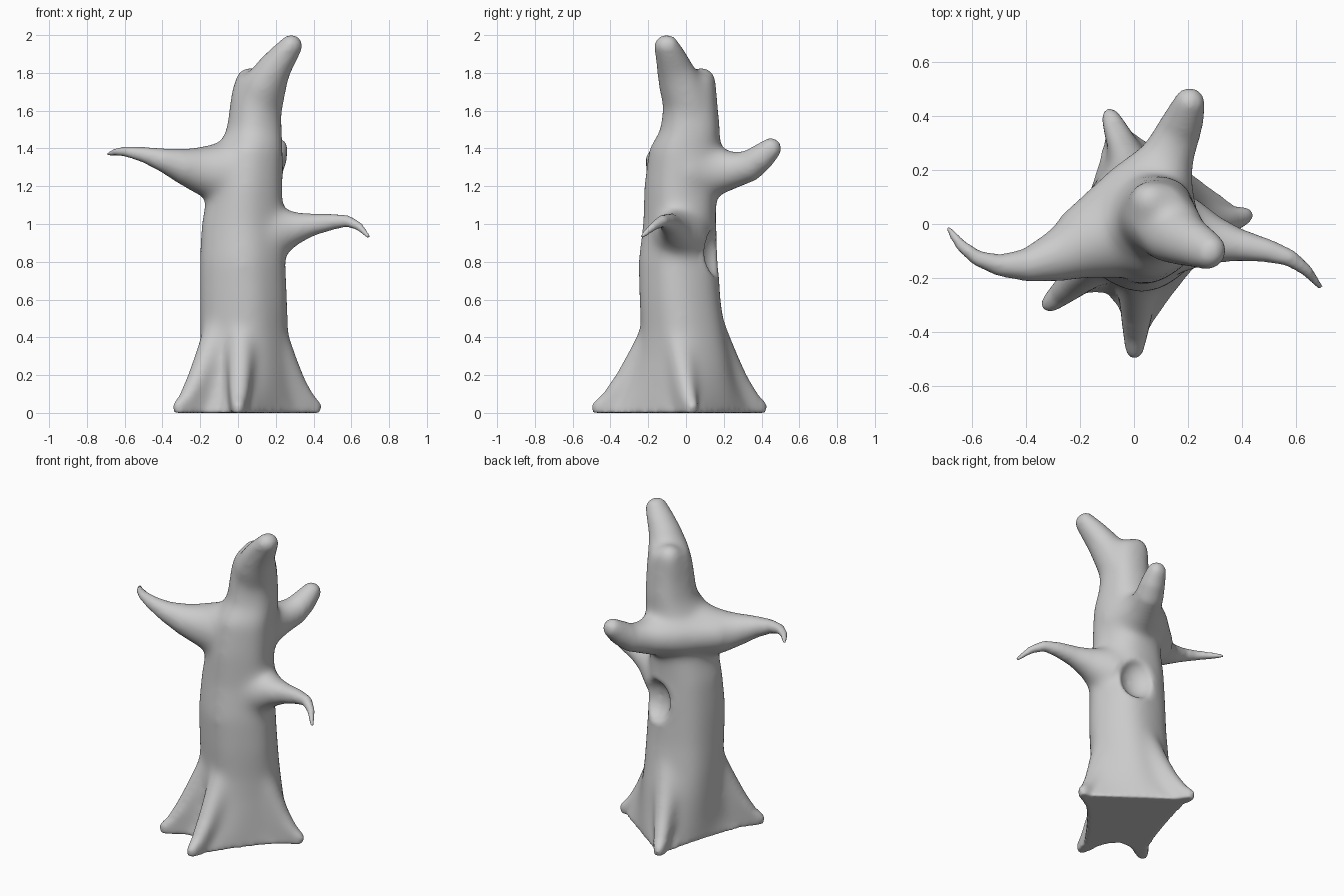
import bpy, bmesh, math
from mathutils import Vector

if "Cube" in bpy.data.objects:
    bpy.data.objects.remove(bpy.data.objects["Cube"])

SIDES = 32
TIPS = [(0, -.5), (.435, .04), (-.1, .425), (-.335, -.315)]   # root tips, counter-clockwise
SAG = [.12, .03, .15, .36]                                      # inward sag of the web after each tip
bm = bmesh.new()


def skin(rings):
    """Bridge rings of points into a closed shell."""
    vr = [[bm.verts.new(p) for p in ring] for ring in rings]
    for a, b in zip(vr, vr[1:]):
        for i in range(SIDES):
            j = (i + 1) % SIDES
            bm.faces.new((a[i], a[j], b[j], b[i]))
    bm.faces.new(vr[0][::-1])
    bm.faces.new(vr[-1])


def limb(points, skirt=False, wide=1):
    """Tapered tube through (x, y, z, radius); skirt drops its underside to the ground."""
    pts = [(Vector(p[:3]), p[3]) for p in points]
    end, r = pts[-1]
    d = (end - pts[-2][0]).normalized()
    pts += [(end + d * r * k, r * s) for k, s in ((.5, .87), (.85, .53), (1, .1))]
    rings = []
    for i, (c, r) in enumerate(pts):
        t = (pts[min(i + 1, len(pts) - 1)][0] - pts[max(i - 1, 0)][0]).normalized()
        side = t.cross(Vector((0, 0, 1))).normalized()
        up = side.cross(t)
        ring = []
        for k in range(SIDES):
            a = math.tau * k / SIDES
            p = c + (side * math.cos(a) * wide + up * math.sin(a)) * r
            if skirt and math.sin(a) < -0.05:
                p.z = 0
            p.z = max(p.z, 0)
            ring.append(p)
        rings.append(ring)
    skin(rings)


def web_point(a):
    """Point in direction a on the sagging web between the root tips."""
    d = Vector((math.cos(a), math.sin(a)))
    best = (9, 0)
    for p, q, sag in zip(TIPS, TIPS[1:] + TIPS[:1], SAG):
        p, q = Vector(p), Vector(q)
        n = Vector((q.y - p.y, p.x - q.x))
        if n.dot(d) > 1e-6:
            r = n.dot(p) / n.dot(d)
            t = (d * r - p).length / (q - p).length
            best = min(best, (r, sag * max(0, 4 * t * (1 - t))))
    return d * best[0] * (1 - best[1])


# trunk: z, x min, x max, y min, y max, share of root web
trunk = [(0, -.19, .27, -.24, .24, .92), (.06, -.19, .27, -.24, .24, .7), (.13, -.195, .27, -.24, .235, .45),
         (.21, -.2, .27, -.237, .23, .24), (.3, -.203, .265, -.235, .225, .1),
         (.42, -.205, .262, -.235, .21, 0), (.6, -.205, .26, -.245, .187, 0), (.8, -.205, .25, -.25, .175, 0),
         (1.0, -.195, .24, -.225, .165, 0), (1.2, -.155, .235, -.22, .165, 0), (1.4, -.11, .24, -.195, .185, 0),
         (1.5, -.06, .235, -.135, .185, 0), (1.7, -.035, .225, -.115, .165, 0), (1.79, -.005, .19, -.09, .155, 0)]
rings = []
for z, x0, x1, y0, y1, w in trunk:
    ring = []
    for k in range(SIDES):
        a = math.tau * k / SIDES
        f = 1 + .025 * math.cos(5 * a + 1.5 * z)
        p = Vector(((x0 + x1) / 2 + (x1 - x0) / 2 * f * math.cos(a),
                    (y0 + y1) / 2 + (y1 - y0) / 2 * f * math.sin(a)))
        ring.append(p.lerp(web_point(a), w).to_3d() + Vector((0, 0, z)))
    rings.append(ring)
skin(rings)

# left branch
limb([(.02, -.01, 1.27, .18), (-.1, -.05, 1.275, .16), (-.2, -.08, 1.285, .13),
      (-.3, -.125, 1.31, .092), (-.4, -.153, 1.34, .062), (-.5, -.153, 1.368, .042),
      (-.58, -.127, 1.382, .031), (-.64, -.08, 1.384, .024), (-.687, -.018, 1.37, .015)])
# right branch
limb([(.08, -.02, .94, .16), (.2, -.04, .955, .145), (.3, -.06, .98, .093), (.4, -.08, .998, .059),
      (.5, -.1, 1.012, .044), (.58, -.127, 1.016, .033), (.64, -.172, .988, .025), (.69, -.232, .935, .015)])
# back branch and the shoulder joining it to the left branch
limb([(.07, .03, 1.28, .18), (.085, .15, 1.28, .14), (.125, .25, 1.285, .102),
      (.165, .34, 1.31, .083), (.19, .4, 1.355, .072), (.206, .448, 1.398, .059)])
limb([(-.22, -.05, 1.29, .1), (-.12, .025, 1.285, .11), (-.01, .115, 1.285, .12), (.1, .22, 1.285, .1)])
# broken top: leaning spur and low stub
limb([(.11, .01, 1.62, .12), (.145, -.03, 1.74, .112), (.19, -.06, 1.82, .092),
      (.24, -.083, 1.885, .076), (.281, -.103, 1.943, .06)], wide=1.12)
limb([(.08, .05, 1.6, .12), (.065, .075, 1.71, .092), (.06, .085, 1.757, .08)])

# roots: crest start runs out to each tip
for (sx, sy), (tx, ty) in zip([(.02, -.14), (.16, -.05), (.03, .12), (-.09, -.1)], TIPS):
    limb([(sx + (tx - sx) * f, sy + (ty - sy) * f, z, r) for f, z, r in
          ((0, .47, .085), (.28, .29, .075), (.52, .16, .06), (.75, .068, .045), (.91, .034, .034))],
         skirt=True)

bmesh.ops.recalc_face_normals(bm, faces=bm.faces)
mesh = bpy.data.meshes.new("tree_stump")
bm.to_mesh(mesh)
bm.free()
tree = bpy.data.objects.new("tree_stump", mesh)
bpy.context.collection.objects.link(tree)

# hollow cutter on the back
HOLLOW = Vector((.105, .17, .85))
bpy.ops.mesh.primitive_uv_sphere_add(segments=32, ring_count=16, radius=1, location=HOLLOW,
                                     rotation=(0, 0, -.45))
cutter = bpy.context.object
cutter.name = "hollow_cutter"
cutter.scale = (.11, .09, .13)
cutter.hide_render = True
cutter.hide_set(True)


def remesh():
    m = tree.modifiers.new("fuse", 'REMESH')
    m.mode = 'VOXEL'
    m.voxel_size = .011
    m.use_smooth_shade = True


def soften(iterations, group=""):
    m = tree.modifiers.new("soften", 'SMOOTH')
    m.factor = .5
    m.iterations = iterations
    m.vertex_group = group


def bake():
    bpy.context.view_layer.update()
    dg = bpy.context.evaluated_depsgraph_get()
    baked = bpy.data.meshes.new_from_object(tree.evaluated_get(dg))
    tree.modifiers.clear()
    tree.data = baked
    baked.shade_smooth()


# fuse, carve, then soften
remesh()
cut = tree.modifiers.new("hollow", 'BOOLEAN')
cut.operation = 'DIFFERENCE'
cut.object = cutter
remesh()
soften(14)
bake()
bpy.data.objects.remove(cutter)

# blend the joints near the trunk further, leaving tips, base and hollow crisp
group = tree.vertex_groups.new(name="joints")
for v in tree.data.vertices:
    d = math.hypot(v.co.x - .04, v.co.y)
    w = min(1, max(0, (.38 - d) / .1)) * min(1, max(0, (v.co.z - .04) / .1))
    w *= min(1, max(0, (1.92 - v.co.z) / .1))
    if (v.co - HOLLOW).length < .16:
        w *= .15
    if w > 0:
        group.add([v.index], w, 'REPLACE')
soften(90, "joints")
bake()
